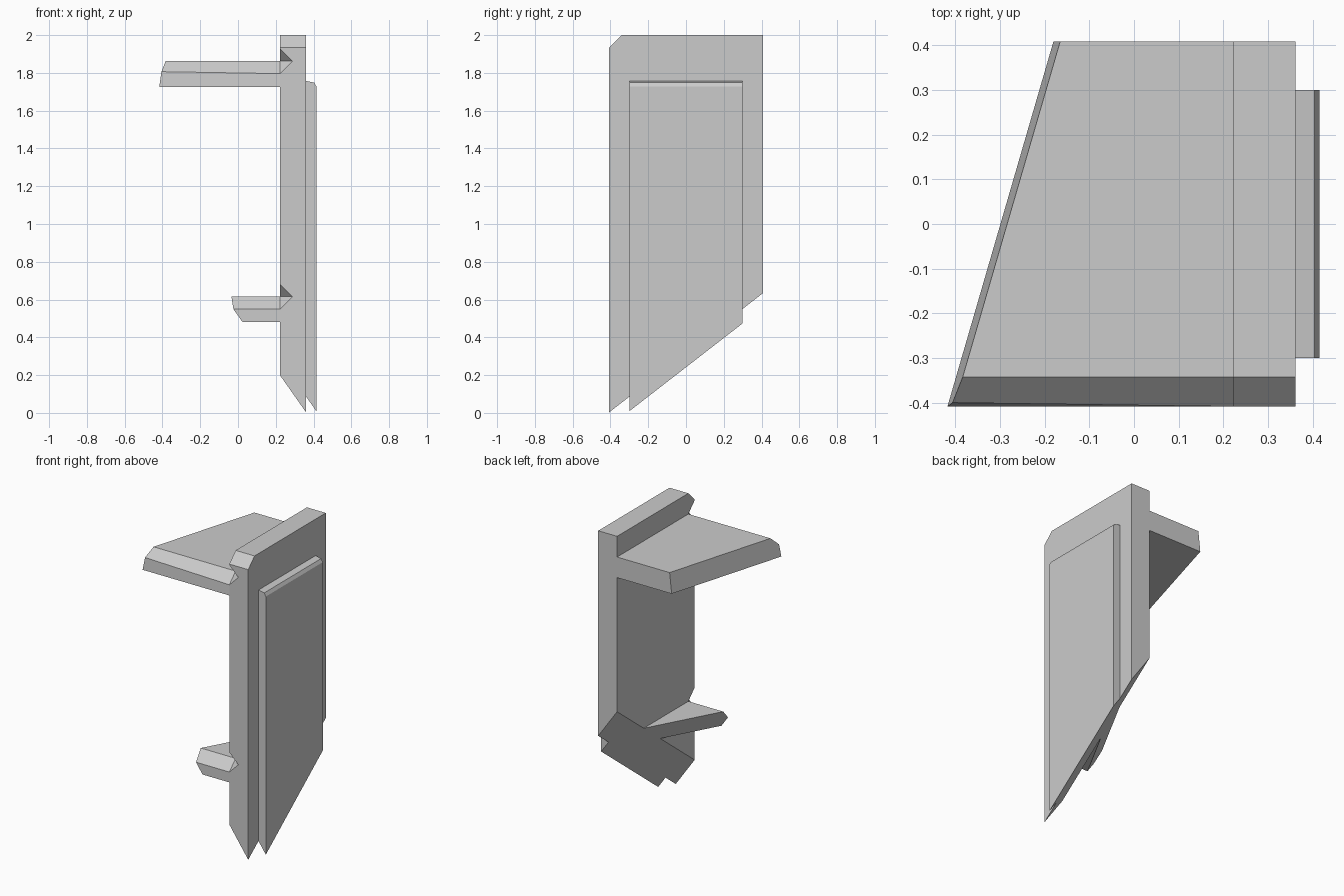
import bpy, bmesh
from mathutils import Vector

if "Cube" in bpy.data.objects:
    bpy.data.objects.remove(bpy.data.objects["Cube"])

Y = 0.408          # half depth
C = 0.066          # front chamfer size
X0, X1 = 0.222, 0.361   # upright thickness range

# Oblique plane slicing off the bottom: z = 1.42*(X1-x) + 0.775*(y+Y)
BREAK_LOW = (Vector((X1, -Y, 0.002)), Vector((-1.42, 0.775, -1)) * 1)
BREAK_LOW = (BREAK_LOW[0], Vector((-1.42, 0.775, -1)))
# Slanted plane ending the upper shelf
a, b, c = Vector((-0.417, -Y, 1.725)), Vector((-0.18, Y, 1.725)), Vector((-0.402, -Y, 1.862))
BREAK_END = (a, (c - a).cross(b - a))


def cut(bm, co, no, keep):
    """Slice with a plane, keep the side holding the point 'keep', cap the hole."""
    if (Vector(keep) - co).dot(no) > 0:
        no = -no
    bmesh.ops.bisect_plane(bm, geom=bm.verts[:] + bm.edges[:] + bm.faces[:],
                           plane_co=co, plane_no=no, clear_outer=True)
    bmesh.ops.holes_fill(bm, edges=[e for e in bm.edges if e.is_boundary], sides=0)


def loft(name, ring_a, ring_b, planes=(), keep=(0.3, 0, 1.5)):
    """Solid between two matching outlines, trimmed by planes."""
    bm = bmesh.new()
    ra = [bm.verts.new(p) for p in ring_a]
    rb = [bm.verts.new(p) for p in ring_b]
    bm.faces.new(ra)
    bm.faces.new(rb)
    for i in range(len(ra)):
        j = (i + 1) % len(ra)
        bm.faces.new((ra[i], ra[j], rb[j], rb[i]))
    for co, no in planes:
        cut(bm, co, no, keep)
    bmesh.ops.recalc_face_normals(bm, faces=bm.faces[:])
    me = bpy.data.meshes.new(name)
    bm.to_mesh(me)
    bm.free()
    ob = bpy.data.objects.new(name, me)
    bpy.context.collection.objects.link(ob)
    return ob


def section(x, bottom, top, dy=0.0, dz=0.0):
    """Side outline with a chamfered top front edge."""
    return [(x, -Y, bottom), (x, -Y + dy, top - C + dz), (x, -Y + C, top),
            (x, Y, top), (x, Y, bottom)]


# Plane z = 1.42*(X1-x) + 0.775*(y+Y)  ->  normal (1.42, -0.775, 1)
LOW = (Vector((X1, -Y, 0.002)), Vector((1.42, -0.775, 1)))

# Upright board
upright = loft("upright_board", section(X0, -0.5, 2), section(X1, -0.5, 2), [LOW])

# Shelves
loft("upper_shelf", section(X0, 1.725, 1.862), section(-0.5, 1.725, 1.862, 0.01, 0.012),
     [BREAK_END], (0.2, 0, 1.8))
loft("lower_shelf", section(X0, 0.48, 0.615), section(-0.3, 0.48, 0.615), [LOW])

# Raised outer panel with eased top edge
panel = [(X1, -0.5), (X1, 1.757), (0.403, 1.749), (0.415, 1.728), (0.415, -0.5)]
loft("outer_panel", [(x, -0.3, z) for x, z in panel], [(x, 0.3, z) for x, z in panel], [LOW])

# Pointed notches in the upright where each shelf meets its front edge
for label, z in (("upper", 1.862), ("lower", 0.615)):
    bm = bmesh.new()
    for axis in range(3):
        for s in (-C, C):
            p = Vector((X0, -Y, z))
            p[axis] += s
            bm.verts.new(p)
    bmesh.ops.convex_hull(bm, input=bm.verts[:])
    bmesh.ops.recalc_face_normals(bm, faces=bm.faces[:])
    me = bpy.data.meshes.new(label + "_notch_cutter")
    bm.to_mesh(me)
    bm.free()
    cutter = bpy.data.objects.new(me.name, me)
    bpy.context.collection.objects.link(cutter)
    cutter.hide_render = True
    cutter.hide_set(True)
    mod = upright.modifiers.new(label + "_notch", 'BOOLEAN')
    mod.operation, mod.solver, mod.object = 'DIFFERENCE', 'EXACT', cutter
